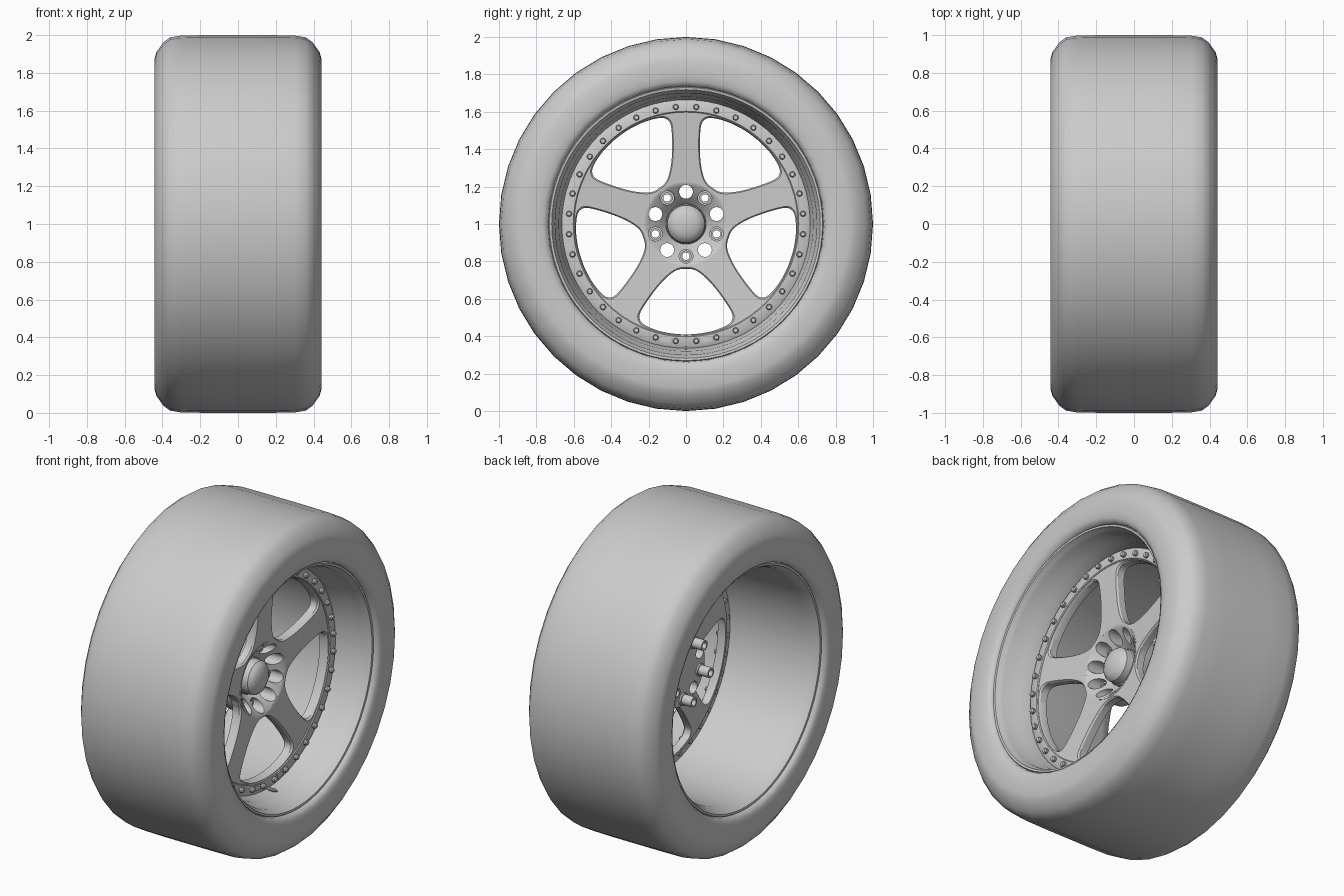
import bpy, bmesh, math
from mathutils import Vector

if "Cube" in bpy.data.objects:
    bpy.data.objects.remove(bpy.data.objects["Cube"])

CZ = 1.0  # axle height; the axle runs along x


def P(x, r, t):
    return Vector((x, r * math.cos(t), CZ + r * math.sin(t)))


def finish(name, bm, angle=35):
    bmesh.ops.remove_doubles(bm, verts=bm.verts, dist=1e-5)
    bmesh.ops.recalc_face_normals(bm, faces=bm.faces)
    me = bpy.data.meshes.new(name)
    bm.to_mesh(me)
    bm.free()
    ob = bpy.data.objects.new(name, me)
    bpy.context.collection.objects.link(ob)
    smooth(ob, angle)
    return ob


def smooth(ob, angle=35):
    bpy.ops.object.select_all(action='DESELECT')
    ob.select_set(True)
    bpy.context.view_layer.objects.active = ob
    bpy.ops.object.shade_smooth_by_angle(angle=math.radians(angle))


def skin(bm, a, b):
    n = len(a)
    for i in range(n):
        bm.faces.new((a[i], a[(i + 1) % n], b[(i + 1) % n], b[i]))


def add_lathe(bm, prof, n, c=(0, 0), closed=True):
    """Spin (x, radius) points about an x-parallel axis at c = (radius, angle)."""
    o = P(0, *c) - Vector((0, 0, CZ))
    rings = []
    for x, r in prof:
        if r == 0:
            rings.append([bm.verts.new(P(x, 0, 0) + o)] * n)
        else:
            rings.append([bm.verts.new(P(x, r, 2 * math.pi * i / n + math.pi / 2) + o) for i in range(n)])
    pairs = list(zip(rings, rings[1:])) + ([(rings[-1], rings[0])] if closed else [])
    for a, b in pairs:
        for i in range(n):
            j = (i + 1) % n
            vs = list(dict.fromkeys((a[i], a[j], b[j], b[i])))
            if len(vs) > 2:
                bm.faces.new(vs)


def lathe(name, prof, n, closed=True, angle=35):
    bm = bmesh.new()
    add_lathe(bm, prof, n, (0, 0), closed)
    return finish(name, bm, angle)


# Tyre: symmetric section, closed by a hidden inner bore
half = [(.395, .733), (.425, .74), (.437, .765), (.442, .80), (.442, .875),
        (.432, .91), (.395, .962), (.36, .988), (.30, .998), (.15, 1.0)]
lathe("tyre", half + [(0, 1.0)] + [(-x, r) for x, r in reversed(half)], 40, angle=60)

# Rim barrel: stepped front lip, long smooth rear bore
lathe("rim_barrel", [(.40, .737), (.412, .73), (.41, .718), (.385, .708), (.37, .70), (.29, .694),
                     (.27, .68), (.225, .675), (.205, .664), (.165, .664), (.10, .675), (-.34, .69), (-.385, .703),
                     (-.41, .718), (-.412, .73), (-.40, .737), (-.34, .725), (.34, .725)], 72)

# Bolt flange
lathe("bolt_flange", [(.165, .598), (.20, .598), (.205, .603), (.205, .655), (.196, .668), (.165, .668)], 72)

# Flange bolts, with short studs on the back
bm = bmesh.new()
for i in range(36):
    c = (.628, math.radians(5 + 10 * i))
    add_lathe(bm, [(.15, 0), (.15, .014), (.205, .014), (.205, .016), (.22, .016), (.226, .011), (.226, 0)],
              10, c, False)
finish("flange_bolts", bm)


def smooth_loop(pts, k=5):
    """Closed Catmull-Rom loop."""
    out, n = [], len(pts)
    for i in range(n):
        a, b, c, d = (pts[(i + j - 1) % n] for j in range(4))
        for s in range(k):
            t = s / k
            out.append(.5 * (2 * b + (c - a) * t + (2 * a - 5 * b + 4 * c - d) * t * t
                             + (3 * b - a - 3 * c + d) * t ** 3))
    return out


# Five-spoke centre: disc with five rounded windows, chamfered at the front
side = [(7, .243), (14, .262), (20, .305), (24, .365), (26.5, .45), (27.3, .53),
        (26, .565), (22.5, .583), (15, .589), (7, .590)]
outline = [(0, .24)] + side + [(0, .59)] + [(-a, r) for a, r in reversed(side)]
bm = bmesh.new()


def ring(x, pts):
    vs = []
    for y, z in pts:
        r = math.hypot(y, z)
        vs.append(bm.verts.new((x + .03 * (r - .22) / .4, y, CZ + z)))
    return vs


def circle(r, n=72):
    return [(r * math.cos(2 * math.pi * i / n), r * math.sin(2 * math.pi * i / n)) for i in range(n)]


def loop_edges(vs):
    return [bm.edges.new((vs[i], vs[(i + 1) % len(vs)])) for i in range(len(vs))]


front, back = [], []
for r in (.606, .213):
    a, b = ring(.17, circle(r)), ring(.115, circle(r))
    front += loop_edges(a)
    back += loop_edges(b)
    skin(bm, a, b)
for k in range(5):
    ax = math.radians(-90 + 72 * k)
    loop = smooth_loop([Vector((r * math.cos(ax + math.radians(a)), r * math.sin(ax + math.radians(a))))
                        for a, r in outline])
    mid = Vector((math.cos(ax), math.sin(ax))) * .44
    wide = [mid + (p - mid) * 1.035 for p in loop]
    f, m, b = ring(.17, wide), ring(.16, loop), ring(.115, loop)
    front += loop_edges(f)
    back += loop_edges(b)
    skin(bm, f, m)
    skin(bm, m, b)
for es in (front, back):
    bmesh.ops.triangle_fill(bm, use_beauty=True, use_dissolve=False, edges=es, normal=(1, 0, 0))
finish("spoke_centre", bm, 30)

# Dished hub with ten lug holes
hub = lathe("hub", [(.172, .222), (.168, .208), (.075, .118), (.06, .105), (.06, .07), (.02, .07),
                    (.02, .21), (.115, .222)], 60)
bm = bmesh.new()
for i in range(10):
    add_lathe(bm, [(-.1, 0), (-.1, .037), (.3, .037), (.3, 0)], 24, (.172, math.radians(90 + 36 * i)), False)
cutter = finish("lug_hole_cutter", bm)
mod = hub.modifiers.new("holes", 'BOOLEAN')
mod.object = cutter
mod.solver = 'EXACT'
dg = bpy.context.evaluated_depsgraph_get()
hub_mesh = bpy.data.meshes.new_from_object(hub.evaluated_get(dg))
hub.modifiers.clear()
hub.data = hub_mesh
bpy.data.objects.remove(cutter)
smooth(hub)

# Hollow lug nuts in every second hole
bm = bmesh.new()
for i in range(5):
    c = (.172, math.radians(-90 + 72 * i))
    add_lathe(bm, [(.085, .020), (.085, .030), (.06, .030), (.06, .038), (.01, .038), (.01, .031),
                   (-.055, .031), (-.055, .020)], 18, c)
finish("lug_nuts", bm)

# Centre cap
lathe("centre_cap", [(.02, 0), (.02, .108), (.085, .108), (.09, .103), (.135, .10), (.14, .094),
                     (.15, .088), (.163, .065), (.171, .035), (.174, 0)], 40, closed=False)

# Two small raised plates between the lowest bolts
for n, a in (("left", -100), ("right", -80)):
    bpy.ops.mesh.primitive_cube_add(size=1, location=P(.207, .624, math.radians(a)))
    ob = bpy.context.object
    ob.name = n + "_flange_plate"
    ob.scale = (.012, .055, .034)
    ob.rotation_euler.x = math.radians(a + 90)

# Valve stem
bm = bmesh.new()
add_lathe(bm, [(.20, 0), (.20, .010), (.25, .010), (.25, .007), (.265, .007), (.265, 0)],
          10, (.662, math.radians(-90)), False)
finish("valve_stem", bm)
